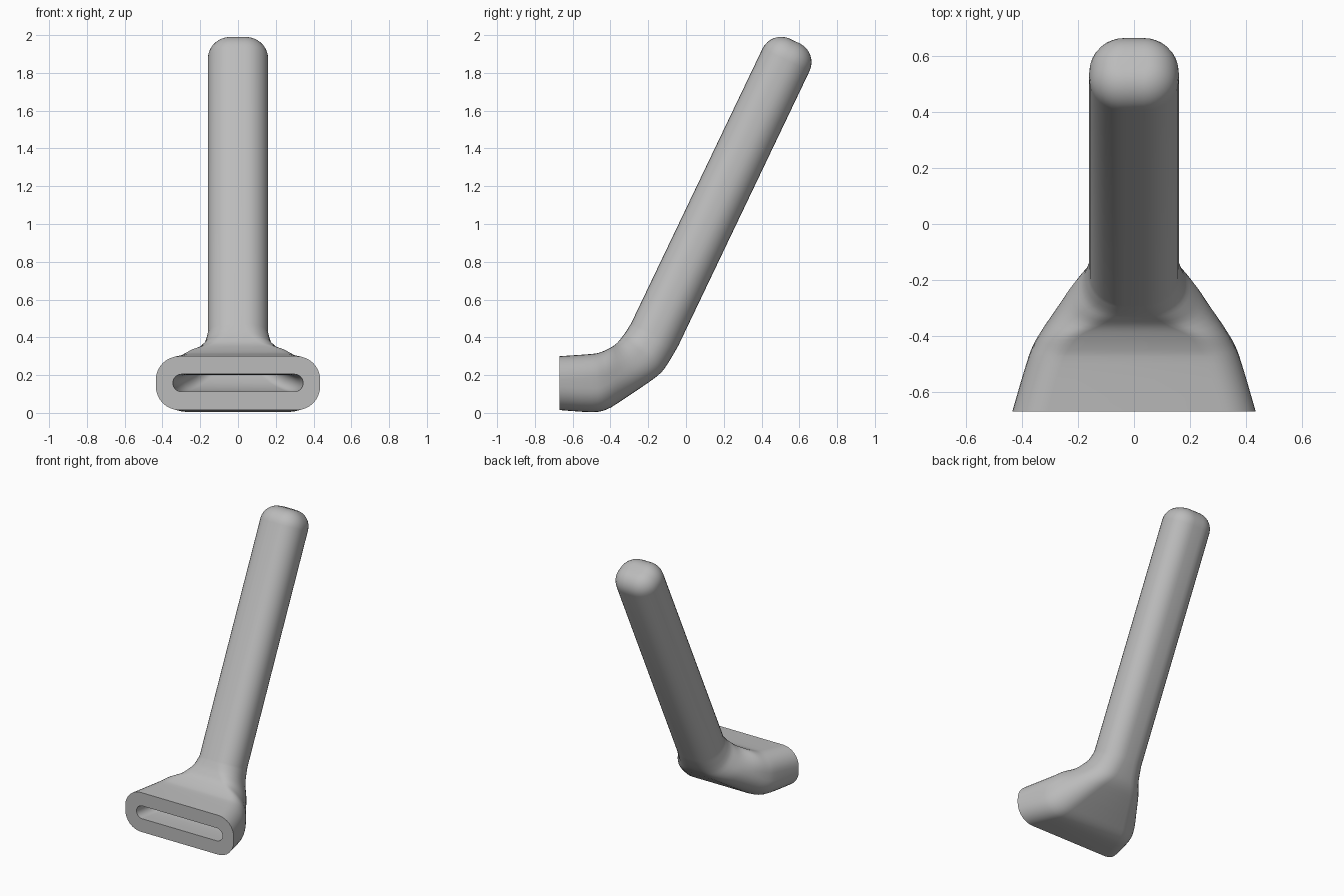
import bpy, bmesh, math
from mathutils import Vector

cube = bpy.data.objects.get("Cube")
if cube:
    bpy.data.objects.remove(cube)

# Single grey plastic
grey = bpy.data.materials.new("grey plastic")
grey.use_nodes = True
colour = (0.5, 0.5, 0.5, 1)
grey.diffuse_color = colour
grey.node_tree.nodes["Principled BSDF"].inputs["Base Color"].default_value = colour


def rounded_ring(bm, top, bottom, half_width, radius, steps=8):
    """Rounded rectangle whose height runs from bottom to top, both (y, z)."""
    top, bottom = Vector((0, *top)), Vector((0, *bottom))
    centre, up = (top + bottom) / 2, (top - bottom).normalized()
    half_height = (top - bottom).length / 2
    radius = min(radius, half_width, half_height)
    ring = []
    for corner, (sx, sz) in enumerate([(1, 1), (-1, 1), (-1, -1), (1, -1)]):
        for i in range(steps + 1):
            a = (corner + i / steps) * math.pi / 2
            x = sx * (half_width - radius) + radius * math.cos(a)
            h = sz * (half_height - radius) + radius * math.sin(a)
            ring.append(bm.verts.new(centre + up * h + Vector((x, 0, 0))))
    return ring


def bridge(bm, a, b):
    for i in range(len(a)):
        j = (i + 1) % len(a)
        bm.faces.new((a[i], a[j], b[j], b[i]))


def smooth_stations(stations, steps=3):
    """Catmull-Rom interpolation of the sections."""
    pts = [stations[0]] + stations + [stations[-1]]
    out = []
    for p0, p1, p2, p3 in zip(pts, pts[1:], pts[2:], pts[3:]):
        for i in range(steps):
            t = i / steps
            out.append([0.5 * (2 * b + (c - a) * t + (2 * a - 5 * b + 4 * c - d) * t * t
                               + (3 * b - a - 3 * c + d) * t ** 3)
                        for a, b, c, d in zip(p0, p1, p2, p3)])
    return out + [stations[-1]]


bm = bmesh.new()
RADIUS = 0.125

# Nozzle and elbow sections: top y, top z, bottom y, bottom z, half width
nozzle = [
    [-0.67, 0.30, -0.67, 0.015, 0.435],
    [-0.50, 0.312, -0.50, 0.004, 0.385],
    [-0.45, 0.322, -0.42, 0.018, 0.36],
    [-0.40, 0.345, -0.34, 0.066, 0.32],
    [-0.365, 0.37, -0.20, 0.16, 0.25],
    [-0.34, 0.40, -0.14, 0.206, 0.21],
    [-0.318, 0.43, -0.10, 0.255, 0.18],
    [-0.29, 0.475, -0.041, 0.355, 0.16],
]
rings = [rounded_ring(bm, s[:2], s[2:4], s[4], RADIUS) for s in smooth_stations(nozzle)]

# Straight handle with a rounded end
along = Vector((0.433, 0.901)).normalized()
across = Vector((-along.y, along.x))
end = Vector((0.577, 1.968))
round_end = 0.11
for i in range(9):
    a = i / 8 * math.pi / 2 * 0.98
    inset = round_end * (1 - math.cos(a))
    c = end - along * round_end * (1 - math.sin(a))
    half = across * (0.138 - inset)
    rings.append(rounded_ring(bm, c + half, c - half, 0.16 - inset, RADIUS - inset))

# Hollow slot: narrows and rises into the elbow
duct = [
    [-0.67, 0.205, -0.67, 0.112, 0.345],
    [-0.50, 0.205, -0.48, 0.112, 0.31],
    [-0.38, 0.25, -0.33, 0.16, 0.22],
    [-0.28, 0.35, -0.19, 0.27, 0.11],
]
inner = [rounded_ring(bm, s[:2], s[2:4], s[4], RADIUS) for s in smooth_stations(duct)]

chain = inner[::-1] + rings
for a, b in zip(chain, chain[1:]):
    bridge(bm, a, b)
bm.faces.new(chain[0])
bm.faces.new(chain[-1])
bmesh.ops.remove_doubles(bm, verts=bm.verts[:], dist=0.0002)
bmesh.ops.recalc_face_normals(bm, faces=bm.faces[:])

mesh = bpy.data.meshes.new("nozzle_with_handle")
bm.to_mesh(mesh)
bm.free()
mesh.materials.append(grey)
body = bpy.data.objects.new("nozzle_with_handle", mesh)
bpy.context.collection.objects.link(body)
bpy.context.view_layer.objects.active = body
body.select_set(True)
bpy.ops.object.shade_smooth_by_angle(angle=math.radians(40))
